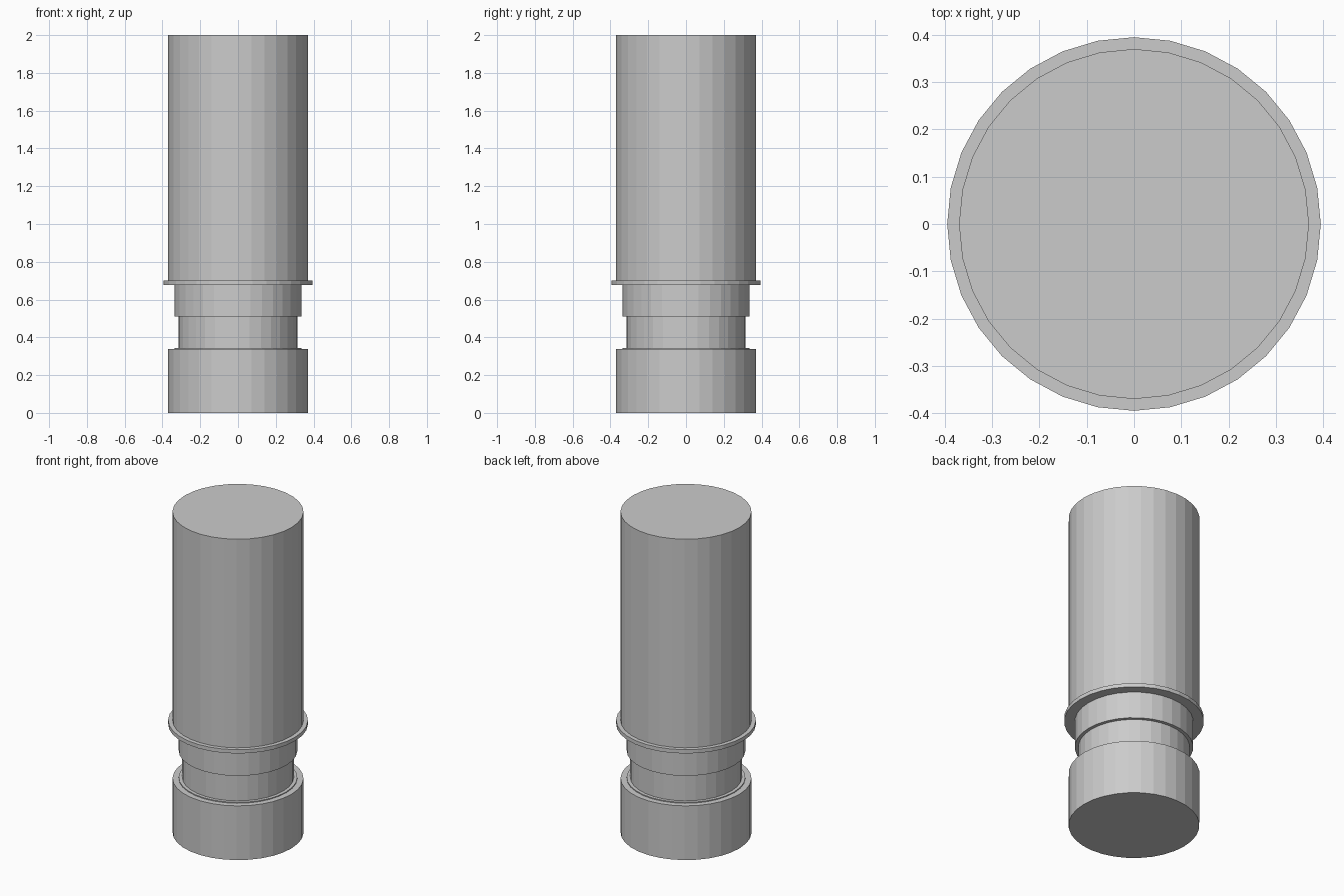
import bpy, bmesh
from math import cos, sin, tau

if "Cube" in bpy.data.objects:
    bpy.data.objects.remove(bpy.data.objects["Cube"])

SIDES = 32

# Outer profile from bottom to top: (radius, height)
PROFILE = [
    (0.37, 0.0), (0.37, 0.338),        # base
    (0.335, 0.338), (0.335, 0.344),    # thin seat
    (0.315, 0.344), (0.315, 0.509),    # neck
    (0.335, 0.509), (0.335, 0.676),    # collar
    (0.395, 0.676), (0.395, 0.70),     # flange
    (0.37, 0.70), (0.37, 2.0),         # main body
]


def lathe(name, profile):
    """Turn a profile into a closed, flat-faced solid."""
    bm = bmesh.new()
    rings = [[bm.verts.new((r * cos(tau * i / SIDES), r * sin(tau * i / SIDES), z))
              for i in range(SIDES)] for r, z in profile]
    for low, high in zip(rings, rings[1:]):
        for i in range(SIDES):
            j = (i + 1) % SIDES
            bm.faces.new((low[i], low[j], high[j], high[i]))
    # end caps
    bm.faces.new(rings[0][::-1])
    bm.faces.new(rings[-1])
    mesh = bpy.data.meshes.new(name)
    bm.to_mesh(mesh)
    bm.free()
    obj = bpy.data.objects.new(name, mesh)
    bpy.context.collection.objects.link(obj)
    return obj


lathe("stepped_cylinder", PROFILE)
